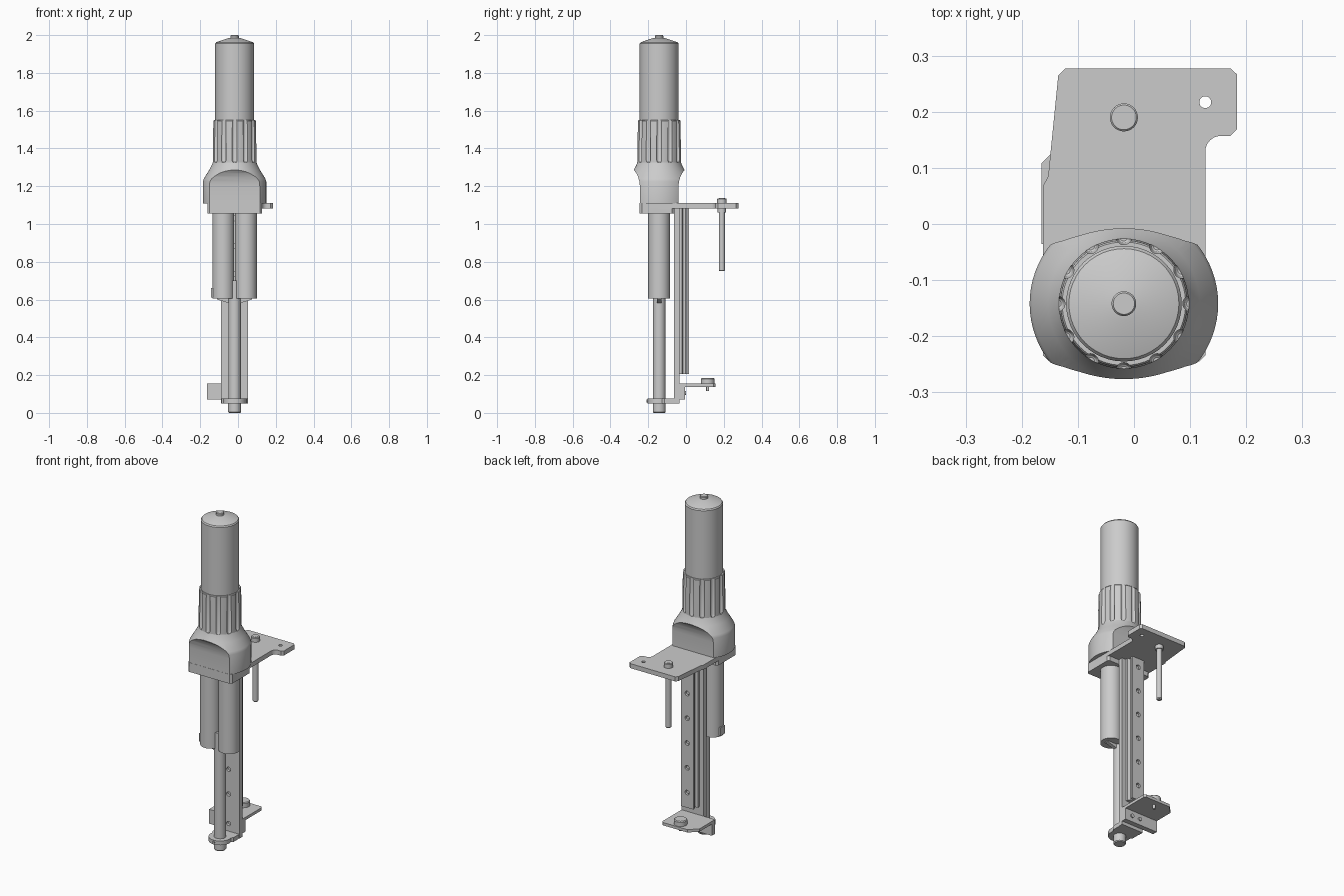
import bpy, bmesh, math
from mathutils import Vector

if "Cube" in bpy.data.objects:
    bpy.data.objects.remove(bpy.data.objects["Cube"])

CX, CY = -0.018, -0.142   # main tool axis


def finish(bm, name):
    bmesh.ops.recalc_face_normals(bm, faces=bm.faces)
    me = bpy.data.meshes.new(name)
    bm.to_mesh(me)
    bm.free()
    ob = bpy.data.objects.new(name, me)
    bpy.context.collection.objects.link(ob)
    bpy.ops.object.select_all(action='DESELECT')
    ob.select_set(True)
    bpy.context.view_layer.objects.active = ob
    bpy.ops.object.shade_smooth_by_angle(angle=math.radians(30))
    return ob


def add_lathe(bm, prof, x, y, n=48):
    rings = []
    for r, z in prof:
        rings.append([bm.verts.new((x + r * math.cos(2 * math.pi * i / n),
                                    y + r * math.sin(2 * math.pi * i / n), z)) for i in range(n)])
    for a, b in zip(rings, rings[1:]):
        for i in range(n):
            j = (i + 1) % n
            bm.faces.new((a[i], a[j], b[j], b[i]))
    bm.faces.new(rings[0][::-1])
    bm.faces.new(rings[-1])


def lathe(name, prof, x=CX, y=CY, n=48):
    bm = bmesh.new()
    add_lathe(bm, prof, x, y, n)
    return finish(bm, name)


def prism(name, pts, lo, hi, axis='z'):
    """Extrude a closed outline; axis z uses (x,y), x uses (y,z), y uses (x,z)."""
    put = {'z': lambda a, b, c: (a, b, c), 'x': lambda a, b, c: (c, a, b),
           'y': lambda a, b, c: (a, c, b)}[axis]
    bm = bmesh.new()
    lo_v = [bm.verts.new(put(a, b, lo)) for a, b in pts]
    hi_v = [bm.verts.new(put(a, b, hi)) for a, b in pts]
    bm.faces.new(lo_v)
    bm.faces.new(hi_v)
    for i in range(len(pts)):
        j = (i + 1) % len(pts)
        bm.faces.new((lo_v[i], lo_v[j], hi_v[j], hi_v[i]))
    return finish(bm, name)


def rect(x0, x1, y0, y1, c=0.0):
    if not c:
        return [(x0, y0), (x1, y0), (x1, y1), (x0, y1)]
    return [(x0 + c, y0), (x1 - c, y0), (x1, y0 + c), (x1, y1 - c),
            (x1 - c, y1), (x0 + c, y1), (x0, y1 - c), (x0, y0 + c)]


def arc(x, y, r, a0, a1, n=8):
    return [(x + r * math.cos(math.radians(a0 + (a1 - a0) * i / n)),
             y + r * math.sin(math.radians(a0 + (a1 - a0) * i / n))) for i in range(n + 1)]


def y_pins(name, spots, r, y0, y1):
    """Round pins lying along y at each (x, z)."""
    bm = bmesh.new()
    for x, z in spots:
        add_lathe(bm, [(r, y0), (r, y1)], x, z, 20)
    for v in bm.verts:
        v.co = Vector((v.co.x, v.co.z, v.co.y))
    return finish(bm, name)


def boolean(ob, cutter, op='DIFFERENCE'):
    cutter.hide_render = True
    m = ob.modifiers.new('cut', 'BOOLEAN')
    m.operation, m.object, m.solver = op, cutter, 'EXACT'
    bpy.ops.object.select_all(action='DESELECT')
    ob.select_set(True)
    bpy.context.view_layer.objects.active = ob
    bpy.ops.object.modifier_apply(modifier=m.name)
    bpy.data.objects.remove(cutter)
    bpy.ops.object.shade_smooth_by_angle(angle=math.radians(30))


# upper barrel with conical cap and button
lathe('upper_barrel', [(0.103, 1.50), (0.103, 1.955), (0.098, 1.962), (0.03, 1.985)])
lathe('top_button', [(0.022, 1.975), (0.022, 1.996), (0.019, 2.0)])

# fluted collar
collar = lathe('fluted_collar', [(0.116, 1.31), (0.116, 1.40), (0.113, 1.546), (0.110, 1.55)], n=72)
bm = bmesh.new()
for i in range(12):
    a = math.radians(30 * i)
    add_lathe(bm, [(0.003, 1.322), (0.010, 1.327), (0.014, 1.337), (0.014, 1.57)],
              CX + 0.119 * math.cos(a), CY + 0.119 * math.sin(a), 20)
boolean(collar, finish(bm, 'flute_cutter'))

# motor housing: flared round body pinched front and back
housing = lathe('motor_housing', [(0.168, 1.108), (0.168, 1.225), (0.163, 1.24), (0.135, 1.285),
                                  (0.121, 1.312), (0.116, 1.325)], n=72)
side = [(0.102, 1.09), (0.102, 1.20), (0.105, 1.225), (0.112, 1.25), (0.122, 1.27),
        (0.136, 1.288), (0.20, 1.30), (0.20, 1.35)]
slab = [(CY + a, z) for a, z in side] + [(CY - a, z) for a, z in reversed(side)]
boolean(housing, prism('pinch_form', slab, -0.3, 0.3, 'x'), 'INTERSECT')

# mounting plate with tab and hole, and the thick block beneath the housing
outline = [(-0.15, -0.245), (0.116, -0.245), (0.127, -0.234)]
outline += arc(0.155, 0.129, 0.028, 180, 90)
outline += [(0.172, 0.157), (0.184, 0.169), (0.184, 0.266), (0.173, 0.277), (-0.123, 0.277),
            (-0.135, 0.265), (-0.153, 0.085), (-0.162, 0.068), (-0.162, -0.233)]
plate = prism('mounting_plate', outline, 1.083, 1.11)
boolean(plate, lathe('plate_hole', [(0.0105, 1.0), (0.0105, 1.2)], 0.127, 0.217, 24))
prism('base_block', rect(-0.162, 0.127, -0.245, -0.062, 0.011), 1.055, 1.0835)

# hanging guide rod and its nuts
lathe('guide_rod', [(0.012, 0.75), (0.016, 0.755), (0.016, 1.137)], CX, 0.19, 24)
lathe('rod_nut_top', [(0.025, 1.105), (0.025, 1.133), (0.022, 1.136)], CX, 0.19, 32)
lathe('rod_nut_bottom', [(0.022, 1.06), (0.022, 1.09)], CX, 0.19, 32)

# twin cylinders, their stop fin and small side stud
for s, n in ((-1, 'left'), (1, 'right')):
    lathe('body_cylinder_' + n, [(0.058, 0.605), (0.058, 1.06)], CX + s * 0.060, CY)
prism('stop_fin', [(-0.11, 0.61), (-0.11, 0.60), (CX, 0.572), (0.074, 0.60), (0.074, 0.61)],
      CY - 0.011, CY + 0.011, 'y')
prism('side_stud', rect(-0.142, -0.125, CY - 0.02, CY + 0.02), 0.612, 0.66)

# piston rod, foot and foot plate
lathe('piston_rod', [(0.033, 0.07), (0.033, 0.70)])
lathe('foot', [(0.030, 0.0), (0.034, 0.005), (0.034, 0.055)])
prism('foot_plate', [(0.052, -0.035), (-0.088, -0.035), (-0.088, -0.115)]
      + arc(CX, CY, 0.062, 165, 375, 16) + [(0.052, -0.115)], 0.05, 0.075)
y_pins('foot_plate_screw', [(CX, 0.0625)], 0.008, -0.209, -0.19)

# back rail and slide with a row of holes
holes = [(CX, 0.295 + 0.147 * i) for i in range(6)]
rail = prism('back_rail', rect(-0.090, 0.054, -0.063, -0.035), 0.05, 1.085)
boolean(rail, y_pins('rail_holes', [(CX, 0.12)] + holes, 0.013, -0.08, -0.048))
half = [(0.046, -0.036), (0.046, -0.022), (0.031, -0.015), (0.031, -0.002), (0.041, 0.004), (0.041, 0.015)]
slide = prism('slide_rail', [(CX + a, b) for a, b in half] + [(CX - a, b) for a, b in reversed(half)],
              0.205, 1.085)
boolean(slide, y_pins('slide_holes', holes, 0.014, 0.002, 0.03))
y_pins('slide_screws', holes, 0.009, -0.005, 0.008)

# lower angle bracket with screws, knob and pin
prism('bracket_wall', rect(-0.165, 0.054, 0.07, 0.155), -0.036, -0.006, 'y')
prism('bracket_shelf', [(-0.165, -0.036), (0.054, -0.036), (0.054, 0.145), (0.044, 0.155),
                        (-0.118, 0.155), (-0.165, 0.108)], 0.138, 0.155)
y_pins('bracket_screws', [(-0.045, 0.105), (0.009, 0.105)], 0.011, -0.01, 0.001)
lathe('bracket_knob', [(0.036, 0.153), (0.036, 0.180), (0.032, 0.185)], -0.045, 0.115, 32)
lathe('bracket_pin', [(0.008, 0.115), (0.008, 0.145)], -0.045, 0.115, 20)
